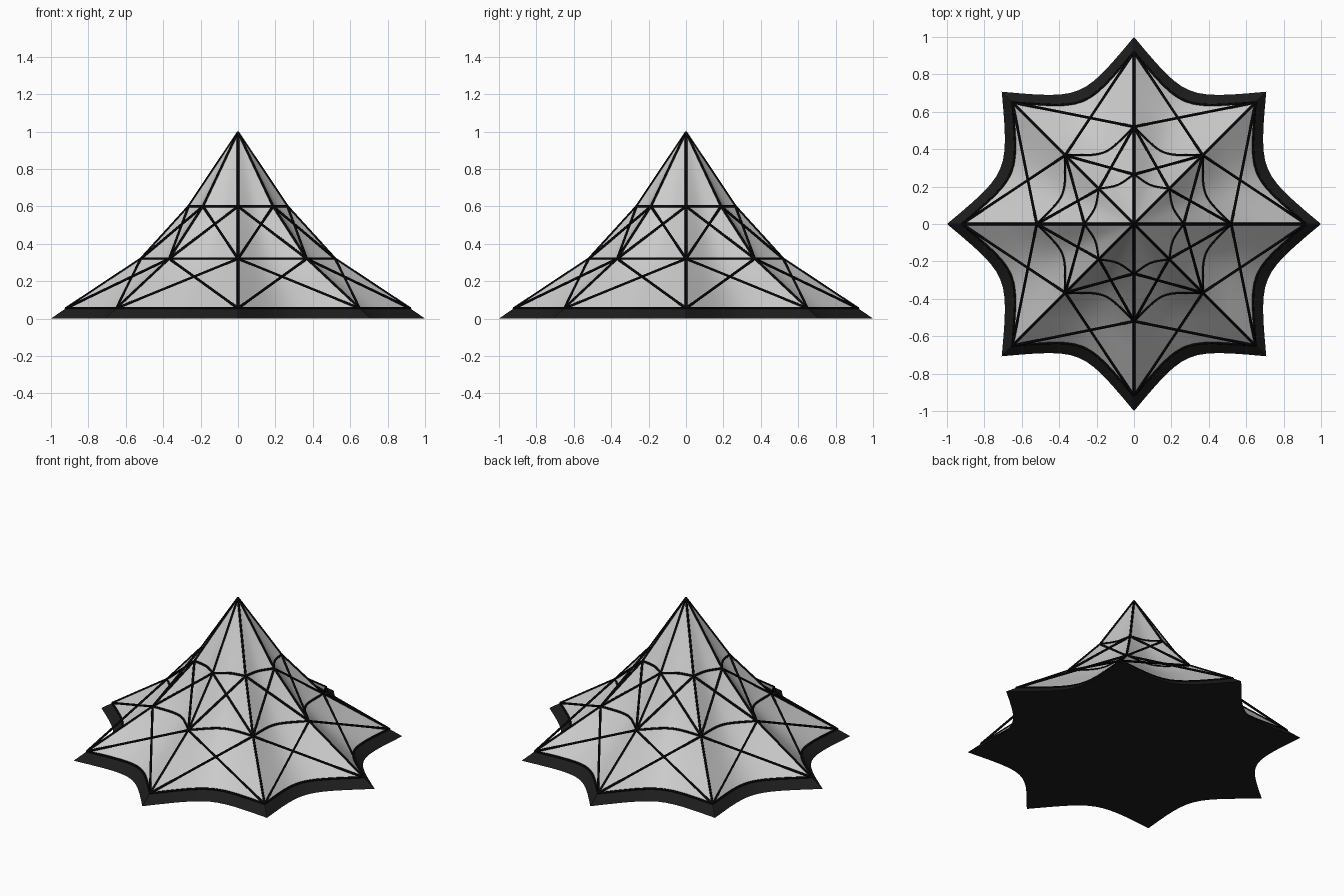
import bpy, bmesh, math
from mathutils import Vector

if "Cube" in bpy.data.objects:
    bpy.data.objects.remove(bpy.data.objects["Cube"])

N, SEG = 8, 12
# (tip radius, height, inward sag of the scalloped edge relative to radius)
BASE = (1.0, 0.0, 1.0)
EAVE = (0.92, 0.055, 1.0)
LOW = (0.52, 0.32, 0.85)
HIGH = (0.265, 0.60, 0.5)
APEX = Vector((0, 0, 1.0))


def material(name, v):
    m = bpy.data.materials.new(name)
    m.diffuse_color = (v, v, v, 1)
    m.use_nodes = True
    m.node_tree.nodes["Principled BSDF"].inputs["Base Color"].default_value = m.diffuse_color
    return m


dark = material("dark_edge", 0.012)
black = material("black_cable", 0.002)


def node(level, i):
    a = math.tau * i / N
    return Vector((level[0] * math.cos(a), level[0] * math.sin(a), level[1]))


def ring(level):
    """Scalloped star outline: a concave curve between each pair of tips."""
    pts = []
    for i in range(N):
        a, b = node(level, i), node(level, i + 1)
        mid = (a + b) / 2
        inward = Vector((-mid.x, -mid.y, 0)).normalized()
        c = mid + inward * 0.2 * level[0] * level[2]
        for k in range(SEG):
            t = k / SEG
            pts.append(a * (1 - t) ** 3 + c * 3 * t * (1 - t) + b * t ** 3)
    return pts


def blend(a, b, t):
    return tuple(x + (y - x) * t for x, y in zip(a, b))


def loft(name, levels, apex=None, floor=False, mat=None):
    bm = bmesh.new()
    rows = [[bm.verts.new(p) for p in ring(l)] for l in levels]
    n = len(rows[0])
    for r, s in zip(rows, rows[1:]):
        for i in range(n):
            j = (i + 1) % n
            bm.faces.new((r[i], r[j], s[j], s[i]))
    if apex is not None:
        top = bm.verts.new(apex)
        for i in range(n):
            bm.faces.new((rows[-1][i], rows[-1][(i + 1) % n], top))
    if floor:
        c = bm.verts.new((0, 0, levels[0][1]))
        for i in range(n):
            bm.faces.new((rows[0][(i + 1) % n], rows[0][i], c))
    me = bpy.data.meshes.new(name)
    bm.to_mesh(me)
    bm.free()
    ob = bpy.data.objects.new(name, me)
    bpy.context.collection.objects.link(ob)
    if mat:
        me.materials.append(mat)
    bpy.context.view_layer.objects.active = ob
    ob.select_set(True)
    bpy.ops.object.shade_smooth_by_angle(angle=math.radians(35))
    ob.select_set(False)
    return ob


def cables(name, paths, closed=False, r=0.007):
    cu = bpy.data.curves.new(name, 'CURVE')
    cu.dimensions = '3D'
    cu.bevel_depth = r
    cu.bevel_resolution = 1
    cu.use_fill_caps = True
    for path in paths:
        sp = cu.splines.new('POLY')
        sp.points.add(len(path) - 1)
        for p, co in zip(sp.points, path):
            p.co = (*co, 1)
        sp.use_cyclic_u = closed
    cu.materials.append(black)
    bpy.context.collection.objects.link(bpy.data.objects.new(name, cu))


# Dark sloping base with a solid underside
loft("base_edge", [BASE, EAVE], floor=True, mat=dark)

# Fabric skin, from eave to peak
loft("tent_skin", [EAVE, blend(EAVE, LOW, .5), LOW, blend(LOW, HIGH, .5), HIGH], apex=APEX)

# Scalloped cables around each level
cables("ring_cables", [ring(l) for l in (EAVE, LOW, HIGH)], closed=True)

# Straight cables down the ridges
cables("ridge_cables", [[node(EAVE, i), node(LOW, i), node(HIGH, i), APEX - Vector((0, 0, .004))]
                        for i in range(N)])

# Crossing cables between neighbouring ridges
cables("cross_cables", [[node(a, i), node(b, i + d)]
                        for a, b in ((EAVE, LOW), (LOW, HIGH))
                        for i in range(N) for d in (-1, 1)])
